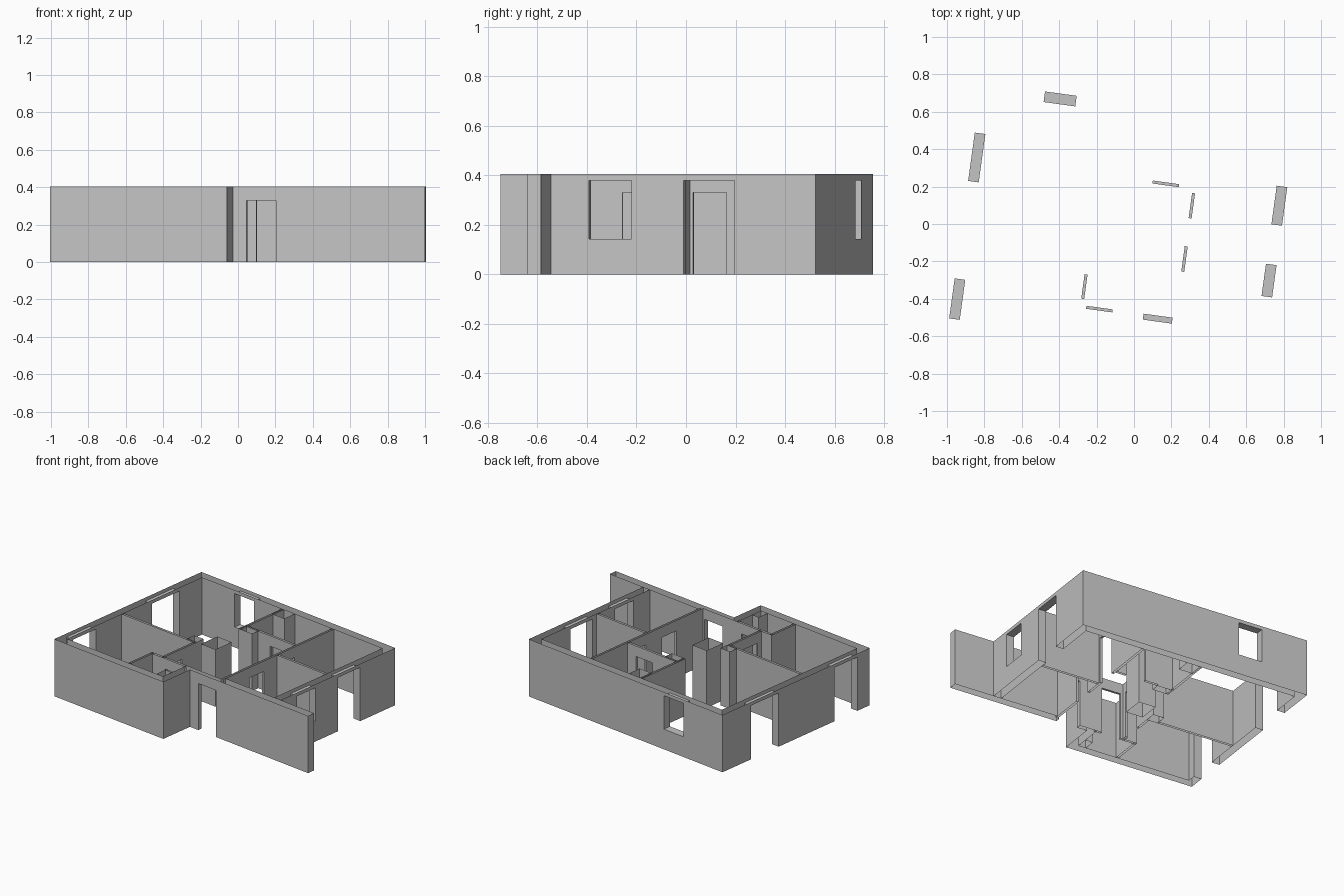
import bpy, bmesh, math
from mathutils import Vector

if "Cube" in bpy.data.objects:
    bpy.data.objects.remove(bpy.data.objects["Cube"])

HEIGHT = 0.405
TURN = math.radians(-7.85)
T = 0.008  # half thickness of partitions

grey = bpy.data.materials.new("plaster_grey")
grey.use_nodes = True
grey.diffuse_color = (0.55, 0.55, 0.55, 1)
grey.node_tree.nodes["Principled BSDF"].inputs["Base Color"].default_value = (0.55, 0.55, 0.55, 1)


def finish(name, bm):
    bmesh.ops.remove_doubles(bm, verts=bm.verts, dist=0.0001)
    mesh = bpy.data.meshes.new(name)
    bm.to_mesh(mesh)
    bm.free()
    mesh.materials.append(grey)
    ob = bpy.data.objects.new(name, mesh)
    ob.rotation_euler.z = TURN
    bpy.context.collection.objects.link(ob)


def wall(name, axis, lo, hi, span_lo, span_hi=None, openings=(), ends=()):
    """Open-topped wall along an axis between planes lo and hi.
    Each opening is (start, end, sill, head); ends lists the closed ends."""
    span_hi = span_hi or span_lo
    bm = bmesh.new()

    def point(s, c, z):
        return Vector((s, c, z)) if axis == "x" else Vector((c, s, z))

    def quad(corners, outward):
        f = bm.faces.new([bm.verts.new(point(*p)) for p in corners])
        f.normal_update()
        if f.normal.dot(point(*outward)) < 0:
            f.normal_flip()

    # Both wall surfaces, split around the openings
    for c, (s0, s1), out in ((lo, span_lo, -1), (hi, span_hi, 1)):
        def panel(a, b, z0, z1):
            if b - a > 0.001 and z1 - z0 > 0.001:
                quad(((a, c, z0), (b, c, z0), (b, c, z1), (a, c, z1)), (0, out, 0))
        at = s0
        for a, b, sill, head in openings:
            panel(at, a, 0, HEIGHT)
            panel(a, b, 0, sill)
            panel(a, b, head, HEIGHT)
            at = b
        panel(at, s1, 0, HEIGHT)

    # Reveals inside the openings
    for a, b, sill, head in openings:
        quad(((a, lo, head), (b, lo, head), (b, hi, head), (a, hi, head)), (0, 0, -1))
        if sill > 0:
            quad(((a, lo, sill), (b, lo, sill), (b, hi, sill), (a, hi, sill)), (0, 0, 1))
        for s, d in ((a, 1), (b, -1)):
            quad(((s, lo, sill), (s, hi, sill), (s, hi, head), (s, lo, head)), (d, 0, 0))

    for e in ends:
        p, q, d = span_lo[e], span_hi[e], (-1, 1)[e]
        quad(((p, lo, 0), (q, hi, 0), (q, hi, HEIGHT), (p, lo, HEIGHT)), (d, 0, 0))
    finish(name, bm)


def door(a, b):
    return (a, b, 0, 0.33)


def tall(a, b):
    return (a, b, 0, 0.38)


def window(a, b):
    return (a, b, 0.143, 0.38)


def partition(name, axis, centre, start, end, openings=(), ends=()):
    wall(name, axis, centre - T, centre + T, (start, end), None, openings, ends)


def shaft(name, x0, x1, y0, y1):
    wall(name, "x", y0, y1, (x0, x1), None, (), (0, 1))


# Outer walls
wall("left_wall", "y", -0.91, -0.853, (-0.751, 0.637), (-0.694, 0.58),
     [tall(-0.635, -0.419), tall(0.107, 0.368)])
wall("back_wall", "x", 0.58, 0.637, (-0.853, 0.728), (-0.91, 0.785), [window(-0.568, -0.397)])
wall("right_wall", "y", 0.728, 0.785, (-0.443, 0.58), (-0.443, 0.637),
     [window(-0.288, -0.114), tall(0.099, 0.307)])
wall("front_left_wall", "x", -0.751, -0.694, (-0.91, 0.043), (-0.853, -0.014))
wall("front_return_wall", "y", -0.014, 0.043, (-0.694, -0.476), (-0.751, -0.5))
wall("entry_wall", "x", -0.5, -0.468, (0.043, 0.293), (0.0, 0.285), [door(0.116, 0.273)])
wall("front_right_wall", "x", -0.5, -0.443, (0.293, 1.077), (0.301, 1.077), ends=(1,))

# Inner partitions
partition("long_partition", "y", 0.293, -0.468, 0.58, [door(-0.217, -0.08), door(0.071, 0.207)])
partition("right_room_partition", "x", 0.05, 0.301, 0.728)
partition("left_room_partition", "x", -0.17, -0.853, -0.209, ends=(1,))
partition("left_room_side", "y", -0.217, -0.476, -0.17, [door(-0.434, -0.302)])
partition("washroom_front", "x", -0.476, -0.316, -0.0, [door(-0.192, -0.05)], ends=(0,))
partition("washroom_side", "y", -0.308, -0.694, -0.476)
partition("bathroom_front", "x", 0.236, -0.145, 0.285, [door(0.068, 0.21)])
partition("bathroom_side", "y", -0.145, 0.17, 0.58, ends=(0,))

# Service shafts and pillars
shaft("hall_shaft", -0.17, -0.045, -0.165, -0.012)
shaft("corner_shaft", -0.29, -0.209, -0.17, -0.1)
shaft("bathroom_pillar", -0.145, -0.035, 0.17, 0.236)
shaft("bathroom_shaft", -0.145, -0.04, 0.48, 0.58)
shaft("washroom_shaft", -0.07, -0.014, -0.694, -0.61)
